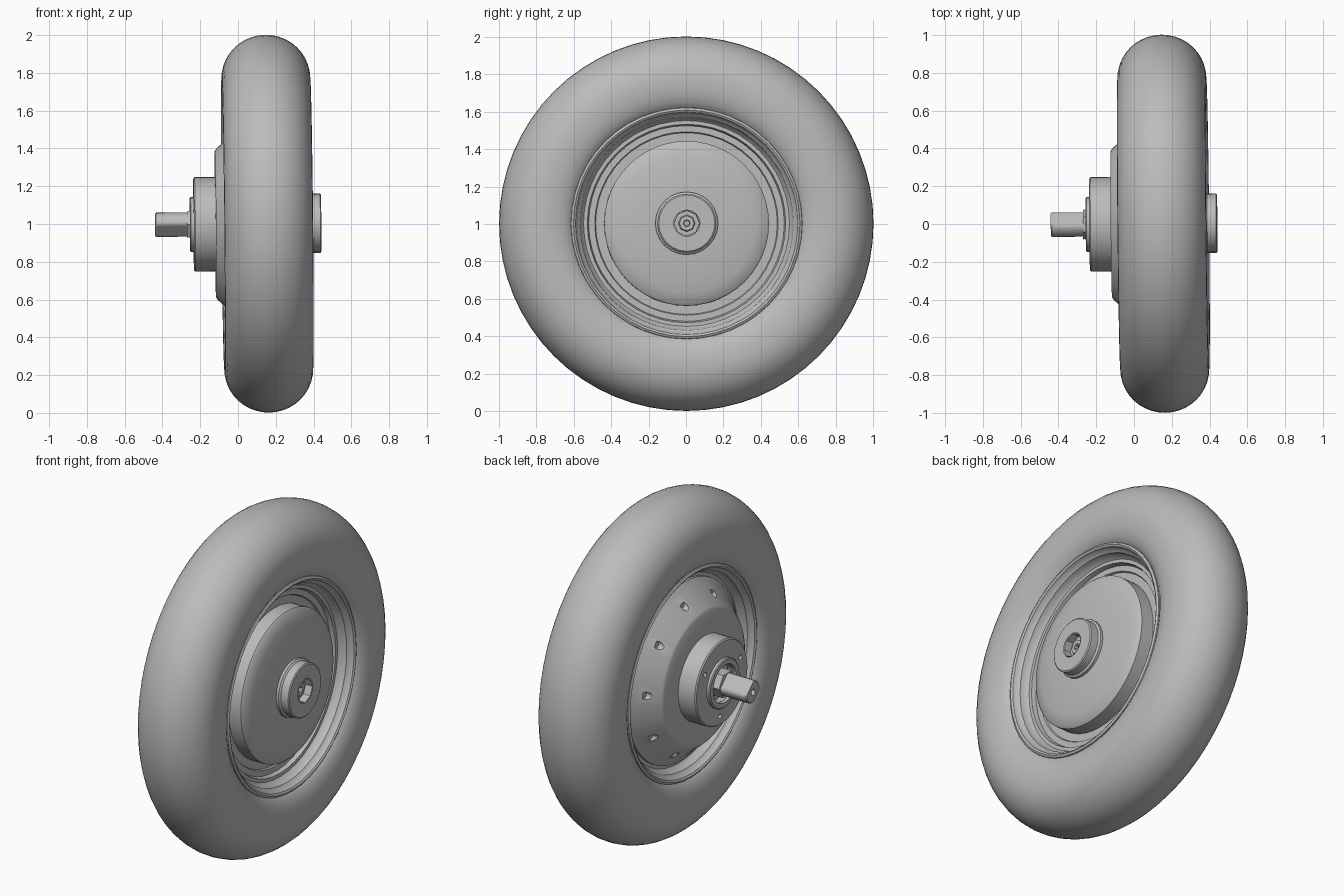
import bpy, bmesh, math
from mathutils import Matrix

if "Cube" in bpy.data.objects:
    bpy.data.objects.remove(bpy.data.objects["Cube"], do_unlink=True)

grey = bpy.data.materials.new("plain_grey")
grey.use_nodes = True
colour = (0.5, 0.5, 0.5, 1)
grey.diffuse_color = colour
grey.node_tree.nodes["Principled BSDF"].inputs["Base Color"].default_value = colour

# The whole wheel leans slightly on its axle
LEAN = (Matrix.Translation((0, 0, 1)) @ Matrix.Rotation(0.01, 4, 'Z')
        @ Matrix.Rotation(-0.01, 4, 'Y'))


def finish(name, bm, smooth=True):
    bmesh.ops.remove_doubles(bm, verts=bm.verts, dist=1e-5)
    bmesh.ops.recalc_face_normals(bm, faces=bm.faces)
    mesh = bpy.data.meshes.new(name)
    bm.to_mesh(mesh)
    bm.free()
    mesh.materials.append(grey)
    obj = bpy.data.objects.new(name, mesh)
    bpy.context.collection.objects.link(obj)
    obj.matrix_world = LEAN
    if smooth:
        bpy.ops.object.select_all(action='DESELECT')
        obj.select_set(True)
        bpy.context.view_layer.objects.active = obj
        bpy.ops.object.shade_smooth_by_angle(angle=math.radians(35))
    return obj


def lathe(name, profile, sides=48, closed=False, smooth=True):
    """Spin (x, radius) points round the axle line."""
    bm = bmesh.new()
    rings = []
    for i in range(sides):
        a = math.tau * i / sides
        rings.append([bm.verts.new((x, r * math.cos(a), r * math.sin(a)))
                      for x, r in profile])
    count = len(profile)
    for i in range(sides):
        one, two = rings[i], rings[(i + 1) % sides]
        for j in range(count if closed else count - 1):
            k = (j + 1) % count
            bm.faces.new((one[j], two[j], two[k], one[k]))
    return finish(name, bm, smooth)


def cut(target, name, spots, x0, x1, radius):
    """Bore round holes along the axle direction at (y, z) spots."""
    bm = bmesh.new()
    for y, z in spots:
        m = Matrix.Translation(((x0 + x1) / 2, y, z)) @ Matrix.Rotation(math.pi / 2, 4, 'Y')
        bmesh.ops.create_cone(bm, cap_ends=True, segments=12, radius1=radius,
                              radius2=radius, depth=x1 - x0, matrix=m)
    tool = finish(name, bm, False)
    tool.hide_render = True
    tool.hide_viewport = True
    mod = target.modifiers.new(name, 'BOOLEAN')
    mod.operation, mod.solver, mod.object = 'DIFFERENCE', 'EXACT', tool


def around(count, radius, start=0):
    return [(radius * math.cos(start + math.tau * i / count),
             radius * math.sin(start + math.tau * i / count)) for i in range(count)]


# Tyre: rounded tread with sidewalls tucking in to the bead
MID = 0.155
side = []
for i in range(11):
    a = math.pi / 2 * i / 10
    side.append((0.235 * math.sin(a), 0.77 + 0.23 * math.cos(a)))
side += [(0.234, 0.73), (0.228, 0.69), (0.215, 0.65), (0.195, 0.62), (0.17, 0.6), (0.15, 0.57)]
tyre = [(MID + x, r) for x, r in side] + [(MID - x, r) for x, r in reversed(side[1:])]
lathe("tyre", tyre, 64, closed=True)

# Rim: two rolled lips joined by a stepped well
lip = [(0.175, 0.622), (0.198, 0.617), (0.205, 0.605), (0.198, 0.594), (0.178, 0.588),
       (0.165, 0.572), (0.135, 0.565), (0.12, 0.55), (0.12, 0.53), (0.07, 0.515)]
well = [(MID + x, r) for x, r in lip] + [(MID - x, r) for x, r in reversed(lip)]
lathe("rim", well, closed=True)

# Hub shell: cone and drum on the right, shallow dished cover on the left
shell = lathe("hub_shell", [
    (-0.2, 0), (-0.2, 0.11), (-0.235, 0.11), (-0.235, 0.243), (-0.228, 0.25),
    (-0.12, 0.25), (-0.12, 0.385), (-0.112, 0.4), (0.0, 0.5), (0.02, 0.53),
    (0.25, 0.53), (0.25, 0.49), (0.24, 0.485), (0.24, 0.44), (0.32, 0.44),
    (0.33, 0.43), (0.345, 0.37), (0.358, 0.28), (0.365, 0.165), (0.365, 0)])
cut(shell, "slot_cutters", around(10, 0.455, 0.1), -0.15, -0.035, 0.022)
cut(shell, "screw_hole_cutters", around(3, 0.195, 0.6), -0.3, -0.2, 0.014)

# Bearing collar and axle nut
lathe("bearing_collar", [(-0.21, 0.112), (-0.255, 0.112), (-0.255, 0.138),
                         (-0.25, 0.145), (-0.21, 0.145)], 32, closed=True)
lathe("axle_nut", [(-0.19, 0), (-0.19, 0.078), (-0.27, 0.078), (-0.27, 0)], 6, smooth=False)

# Axle: round bar with two flats and a centre hole in the tip
axle = lathe("axle", [(-0.19, 0), (-0.19, 0.065), (-0.434, 0.065), (-0.44, 0.059),
                      (-0.44, 0.018), (-0.41, 0.016), (-0.41, 0)], 24)
for v in axle.data.vertices:
    d = (v.co.y + v.co.z) / math.sqrt(2)
    shift = (max(-0.045, min(0.045, d)) - d) / math.sqrt(2)
    v.co.y += shift
    v.co.z += shift

# End cap on the dished side, with an eight-sided socket
lathe("cap_flange", [(0.35, 0.05), (0.35, 0.168), (0.38, 0.168), (0.39, 0.155),
                     (0.39, 0.05)], 24, closed=True)
cap = [(0.38, 0.07), (0.38, 0.157), (0.435, 0.157), (0.44, 0.15), (0.44, 0.07)]
lathe("end_cap", cap, 24)
lathe("cap_socket", [(0.44, 0.07), (0.395, 0.068), (0.395, 0.045), (0.41, 0.04),
                     (0.41, 0.018), (0.37, 0.015), (0.37, 0)], 8, smooth=False)
